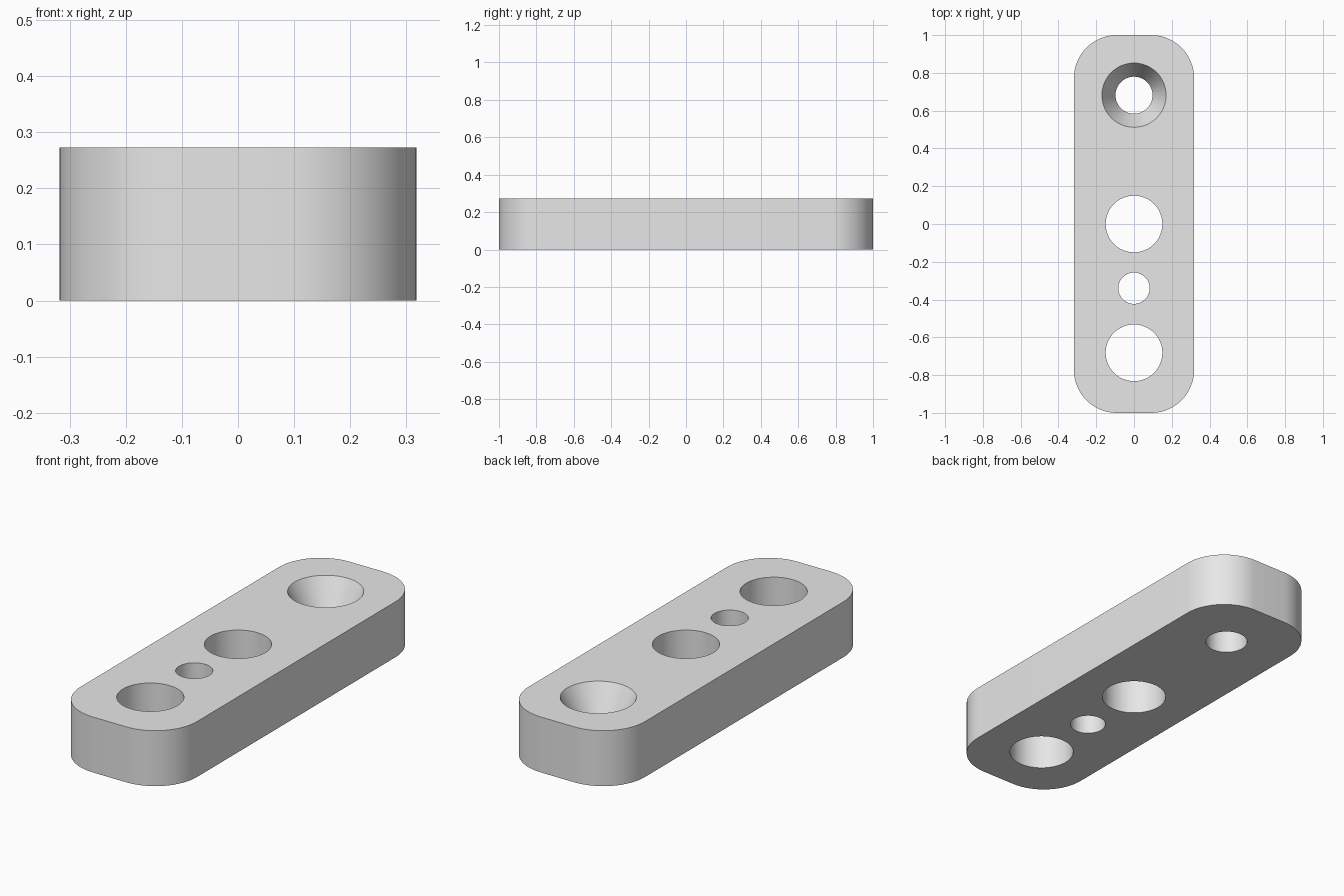
import bpy, bmesh
from math import sin, cos, pi, radians

cube = bpy.data.objects.get("Cube")
if cube:
    bpy.data.objects.remove(cube, do_unlink=True)

HALF_W, HALF_L, HEIGHT, CORNER = 0.318, 1.0, 0.273, 0.227
SEGMENTS = 64

# Grey material
grey = bpy.data.materials.new("light grey")
grey.use_nodes = True
color = (0.8, 0.8, 0.8, 1)
grey.diffuse_color = color
grey.node_tree.nodes["Principled BSDF"].inputs["Base Color"].default_value = color


def circle(y, radius):
    angles = [2 * pi * i / SEGMENTS for i in range(SEGMENTS)]
    return [(radius * cos(a), y + radius * sin(a)) for a in angles]


def rounded_rectangle():
    points, steps = [], SEGMENTS // 4
    for quarter, (sx, sy) in enumerate([(1, 1), (-1, 1), (-1, -1), (1, -1)]):
        for i in range(steps + 1):
            a = pi / 2 * (quarter + i / steps)
            points.append((sx * (HALF_W - CORNER) + CORNER * cos(a),
                           sy * (HALF_L - CORNER) + CORNER * sin(a)))
    return points


bm = bmesh.new()
bottom_edges, top_edges = [], []


def wall(levels):
    """Join stacked outlines, given as (points, z) from bottom to top."""
    rings = [[bm.verts.new((x, y, z)) for x, y in pts] for pts, z in levels]
    n = len(rings[0])
    for low, high in zip(rings, rings[1:]):
        for i in range(n):
            j = (i + 1) % n
            bm.faces.new((low[i], low[j], high[j], high[i])).smooth = True
    for ring, edges in ((rings[0], bottom_edges), (rings[-1], top_edges)):
        edges += [bm.edges.get((ring[i], ring[(i + 1) % n])) for i in range(n)]


# Outer wall
outline = rounded_rectangle()
wall([(outline, 0), (outline, HEIGHT)])

# Straight through holes: (y, radius)
for y, radius in [(0, 0.15), (-0.34, 0.083), (-0.682, 0.15)]:
    hole = circle(y, radius)
    wall([(hole, 0), (hole, HEIGHT)])

# Countersunk screw hole
shaft = circle(0.682, 0.098)
wall([(shaft, 0), (shaft, HEIGHT / 2), (circle(0.682, 0.17), HEIGHT)])

# Flat top and bottom around the holes
for edges, side in ((bottom_edges, -1), (top_edges, 1)):
    bmesh.ops.triangle_fill(bm, edges=edges, use_beauty=True, normal=(0, 0, side))
bmesh.ops.recalc_face_normals(bm, faces=bm.faces)

mesh = bpy.data.meshes.new("mounting_plate")
bm.to_mesh(mesh)
bm.free()
mesh.materials.append(grey)
plate = bpy.data.objects.new("mounting_plate", mesh)
bpy.context.collection.objects.link(plate)

# Smooth walls with sharp rims
bpy.ops.object.select_all(action="DESELECT")
plate.select_set(True)
bpy.context.view_layer.objects.active = plate
bpy.ops.object.shade_smooth_by_angle(angle=radians(25))
